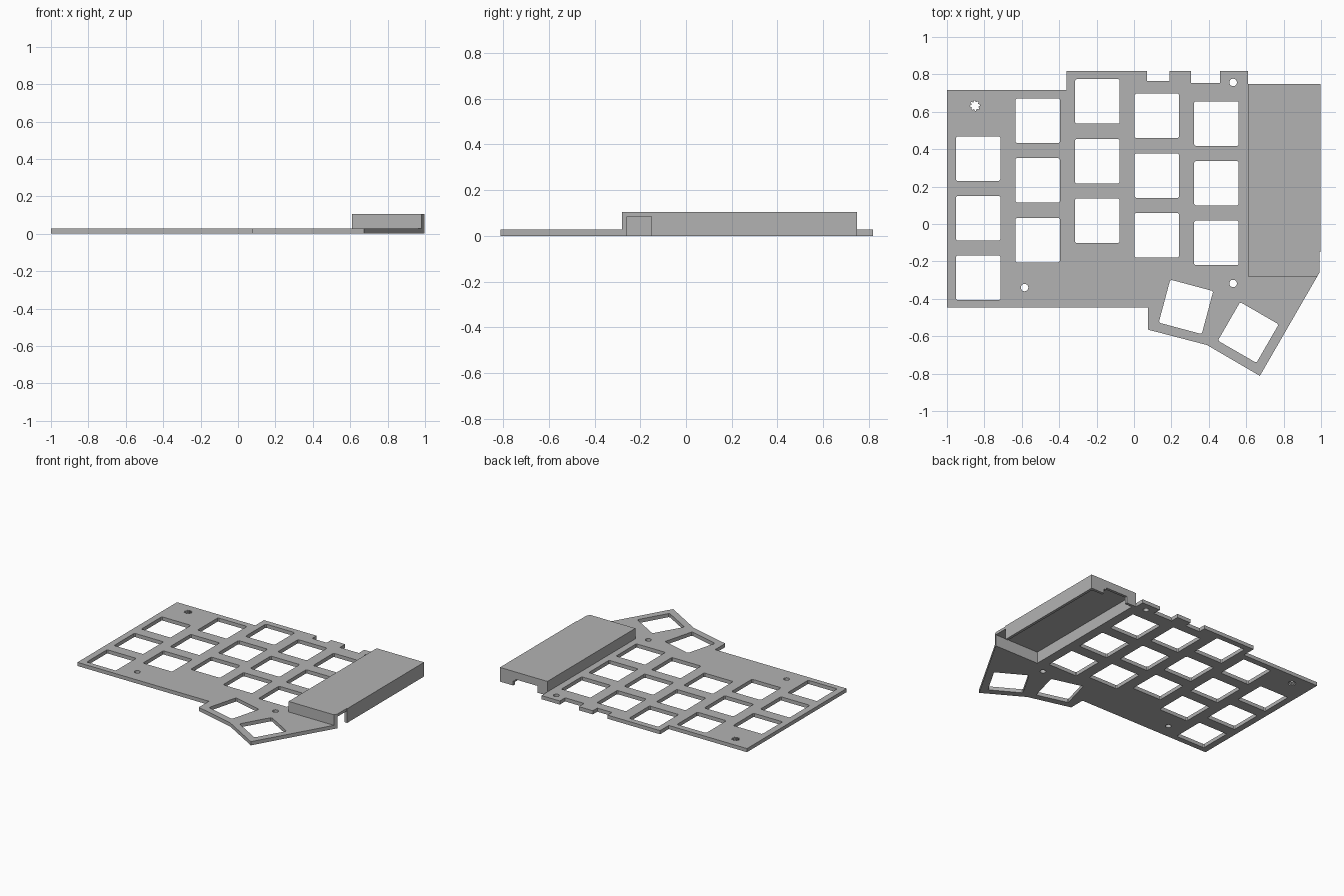
import bpy, bmesh
from math import sin, cos, pi, radians

cube = bpy.data.objects.get("Cube")
if cube:
    bpy.data.objects.remove(cube, do_unlink=True)

grey = bpy.data.materials.new("plain grey")
grey.use_nodes = True
colour = (0.45, 0.45, 0.45, 1)
grey.diffuse_color = colour
grey.node_tree.nodes["Principled BSDF"].inputs["Base Color"].default_value = colour


def prism(name, loops, low, high, place=lambda a, b, c: (a, b, c)):
    """Fill an outline (with optional holes) and extrude it from low to high."""
    bm = bmesh.new()
    edges = []
    for loop in loops:
        vs = [bm.verts.new((a, b, 0)) for a, b in loop]
        edges += [bm.edges.new((v, vs[(i + 1) % len(vs)])) for i, v in enumerate(vs)]
    bmesh.ops.triangle_fill(bm, edges=edges, use_beauty=True, use_dissolve=False, normal=(0, 0, 1))
    out = bmesh.ops.extrude_face_region(bm, geom=bm.faces[:])
    top = {g for g in out["geom"] if isinstance(g, bmesh.types.BMVert)}
    for v in bm.verts:
        v.co = place(v.co.x, v.co.y, high if v in top else low)
    bmesh.ops.recalc_face_normals(bm, faces=bm.faces[:])
    mesh = bpy.data.meshes.new(name)
    bm.to_mesh(mesh)
    bm.free()
    mesh.materials.append(grey)
    obj = bpy.data.objects.new(name, mesh)
    bpy.context.collection.objects.link(obj)
    return obj


def key_hole(cx, cy, turn=0, half=0.119, cut=0.007):
    """Square switch opening with slightly softened corners."""
    pts = []
    for sx, sy in ((1, 1), (-1, 1), (-1, -1), (1, -1)):
        pair = [(sx * half, sy * (half - cut)), (sx * (half - cut), sy * half)]
        pts += pair if sx == sy else pair[::-1]
    c, s = cos(radians(turn)), sin(radians(turn))
    return [(cx + x * c - y * s, cy + x * s + y * c) for x, y in pts]


def round_hole(cx, cy, radii=(0.02,), n=24):
    return [(cx + radii[i % len(radii)] * cos(2 * pi * i / n),
             cy + radii[i % len(radii)] * sin(2 * pi * i / n)) for i in range(n)]


def rect(x0, x1, y0, y1):
    return [(x0, y0), (x1, y0), (x1, y1), (x0, y1)]


# Switch plate outline
THICK, TOP, WALL = 0.027, 0.105, 0.02
outline = [(-1, -0.447), (0.075, -0.447), (0.075, -0.565), (0.39, -0.647), (0.673, -0.812),
           (0.98, -0.28), (0.61, -0.28), (0.61, 0.817), (0.46, 0.817), (0.46, 0.755),
           (0.305, 0.755), (0.305, 0.817), (0.19, 0.817), (0.19, 0.765), (0.07, 0.765),
           (0.07, 0.817), (-0.36, 0.817), (-0.36, 0.716), (-1, 0.716)]

# Staggered key columns, two turned thumb keys and screw holes
columns = [(-0.833, 0.35), (-0.515, 0.552), (-0.196, 0.655), (0.122, 0.578), (0.441, 0.537)]
holes = [key_hole(x, y - 0.319 * row) for x, y in columns for row in range(3)]
holes += [key_hole(0.278, -0.443, -15), key_hole(0.611, -0.58, -30)]
holes += [round_hole(x, y) for x, y in ((-0.585, -0.34), (0.53, -0.318), (0.53, 0.757))]
holes.append(round_hole(-0.85, 0.633, (0.028, 0.028, 0.02, 0.02), 32))
prism("switch_plate", [outline] + holes, 0, THICK)

# Raised cover, open underneath
FRONT, BACK, LEFT, RIGHT = -0.28, 0.748, 0.61, 0.998
LID = TOP - WALL
lid = [(LEFT, FRONT), (0.98, FRONT), (0.993, -0.257), (0.993, -0.15), (RIGHT, -0.15),
       (RIGHT, BACK), (LEFT, BACK)]
prism("cover_lid", [lid], LID, TOP)
prism("cover_left_wall", [rect(LEFT, LEFT + WALL, FRONT, BACK)], 0, LID)
prism("cover_right_wall", [rect(RIGHT - WALL, RIGHT, -0.15, BACK)], 0, LID)
front = [(LEFT + WALL, FRONT), (0.98, FRONT), (0.993, -0.257), (LEFT + WALL, -0.257)]
prism("cover_front_wall", [front], 0, LID)

# Back wall with a cable opening in its lower edge
back = [(LEFT + WALL, 0), (0.69, 0), (0.69, 0.05), (0.87, 0.05), (0.87, 0.035),
        (0.89, 0.035), (0.89, 0), (RIGHT - WALL, 0), (RIGHT - WALL, LID), (LEFT + WALL, LID)]
prism("cover_back_wall", [back], BACK - WALL, BACK, lambda a, b, c: (a, c, b))
